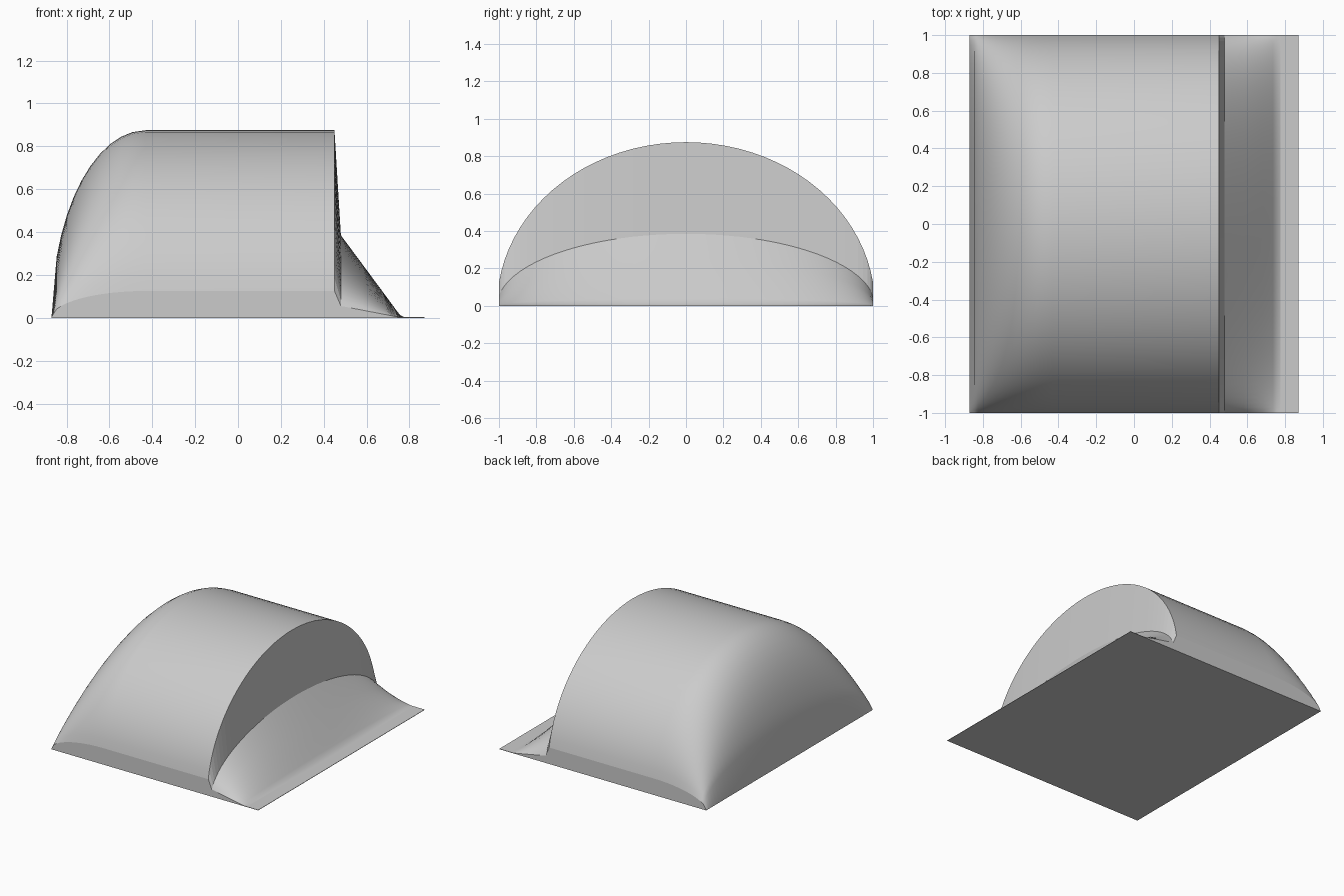
import bpy
import bmesh
from math import sin, cos, asin, radians

if "Cube" in bpy.data.objects:
    bpy.data.objects.remove(bpy.data.objects["Cube"], do_unlink=True)

HEIGHT = 0.875        # crown of the vault
EDGE = 0.125          # height of the upright side walls
LIP = 0.003           # thickness of the thin base edge
ARC_STEPS = 40

# One plain grey for the whole solid
grey = bpy.data.materials.new("plain_grey")
grey.use_nodes = True
colour = (0.6, 0.6, 0.6, 1)
grey.diffuse_color = colour
grey.node_tree.nodes["Principled BSDF"].inputs["Base Color"].default_value = colour


def section(bm, x, height):
    """Elliptical arch across y, standing on two short upright walls."""
    start = asin(EDGE / HEIGHT)
    points = [(-1, 0)]
    for i in range(ARC_STEPS + 1):
        a = start + (radians(180) - 2 * start) * i / ARC_STEPS
        points.append((-cos(a) / cos(start), max(height * sin(a), LIP)))
    points.append((1, 0))
    return [bm.verts.new((x, y, z)) for y, z in points]


# Lengthwise profile: rounded end, level crown, step, ramp, lip
profile = []
for degrees in (0, 19, 26, 33, 40, 47, 54, 61, 68, 75, 82, 90):
    a = radians(degrees)
    profile.append((-0.43 - 0.44 * cos(a), HEIGHT * sin(a)))
profile.append((0.45, HEIGHT))
step_index = len(profile) - 1
profile += [(0.48, 0.385), (0.58, 0.25), (0.68, 0.115),
            (0.735, 0.04), (0.755, 0.014), (0.775, 0), (0.87, 0)]

# Loft the sections together
bm = bmesh.new()
rows = [section(bm, x, h) for x, h in profile]
for r, (near, far) in enumerate(zip(rows, rows[1:])):
    for i in range(len(near) - 1):
        face = bm.faces.new((near[i], far[i], far[i + 1], near[i + 1]))
        is_wall = i in (0, len(near) - 2)
        is_lip = r == len(rows) - 2
        face.smooth = not (is_wall or is_lip or r == step_index)

# Close both ends and the underside
bm.faces.new(rows[0])
bm.faces.new(list(reversed(rows[-1])))
bm.faces.new([row[0] for row in rows] + [row[-1] for row in reversed(rows)])
bmesh.ops.recalc_face_normals(bm, faces=bm.faces[:])

mesh = bpy.data.meshes.new("vaulted_block")
bm.to_mesh(mesh)
bm.free()
mesh.materials.append(grey)
block = bpy.data.objects.new("vaulted_block", mesh)
bpy.context.collection.objects.link(block)
